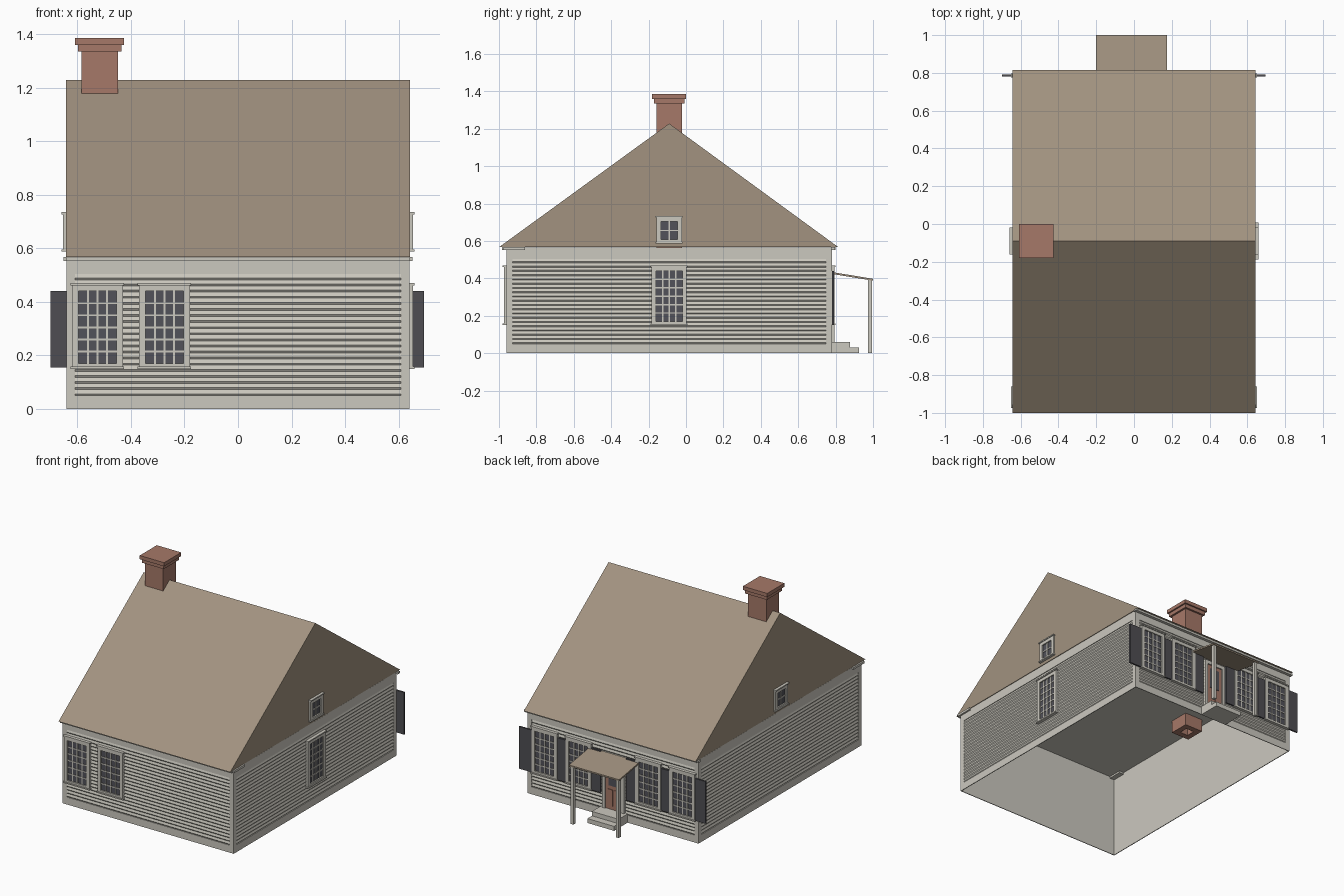
import bpy, bmesh, math
from mathutils import Matrix, Vector

cube = bpy.data.objects.get("Cube")
if cube:
    bpy.data.objects.remove(cube, do_unlink=True)


def material(name, rgb):
    m = bpy.data.materials.new(name)
    m.use_nodes = True
    m.diffuse_color = (*rgb, 1)
    m.node_tree.nodes["Principled BSDF"].inputs["Base Color"].default_value = (*rgb, 1)
    return m


PAINT = material("pale_paint", (0.60, 0.58, 0.52))
ROOF = material("brown_shingle", (0.36, 0.29, 0.215))
BRICK = material("red_brick", (0.38, 0.19, 0.14))
GLASS = material("dark_glass", (0.085, 0.085, 0.10))
SHUTTER = material("charcoal_shutter", (0.078, 0.076, 0.086))

HALF_X, FRONT, BACK, EAVE = 0.64, -0.96, 0.78, 0.565
MID_Y = (FRONT + BACK) / 2
RIDGE_Y = -0.09


def finish(name, mat, bm, matrix=None):
    bmesh.ops.recalc_face_normals(bm, faces=bm.faces)
    mesh = bpy.data.meshes.new(name)
    bm.to_mesh(mesh)
    bm.free()
    mesh.materials.append(mat)
    ob = bpy.data.objects.new(name, mesh)
    ob.matrix_world = matrix or Matrix()
    bpy.context.collection.objects.link(ob)
    return ob


def boxes(name, mat, spans, matrix=None):
    """Each span is (x0, x1, y0, y1, z0, z1)."""
    bm = bmesh.new()
    for x0, x1, y0, y1, z0, z1 in spans:
        place = (Matrix.Translation(((x0 + x1) / 2, (y0 + y1) / 2, (z0 + z1) / 2))
                 @ Matrix.Diagonal((x1 - x0, y1 - y0, z1 - z0, 1)))
        bmesh.ops.create_cube(bm, size=1, matrix=place)
    return finish(name, mat, bm, matrix)


def prism(name, mat, profile, x0, x1, matrix=None, closed=True):
    """Sweep a (y, z) profile along x."""
    bm = bmesh.new()
    ends = [[bm.verts.new((x, y, z)) for y, z in profile] for x in (x0, x1)]
    n = len(profile)
    for i in range(n if closed else n - 1):
        j = (i + 1) % n
        bm.faces.new((ends[0][i], ends[0][j], ends[1][j], ends[1][i]))
    if closed:
        for ring in ends:
            bm.faces.new(ring)
    return finish(name, mat, bm, matrix)


# Wall frames: local x runs along the wall, local -y points outward
def frame(x, y, degrees):
    return Matrix.Translation((x, y, 0)) @ Matrix.Rotation(math.radians(degrees), 4, "Z")


half_y = (BACK - FRONT) / 2
WALLS = {
    "front": (frame(0, FRONT, 0), HALF_X),
    "left": (frame(HALF_X, MID_Y, 90), half_y),
    "back": (frame(0, BACK, 180), HALF_X),
    "right": (frame(-HALF_X, MID_Y, -90), half_y),
}

# Hollow body, open underneath
skin = 0.005
bm = bmesh.new()
bmesh.ops.create_cube(bm, size=1, matrix=Matrix.Translation((0, MID_Y, EAVE / 2))
                      @ Matrix.Diagonal((2 * (HALF_X - skin), 2 * (half_y - skin), EAVE, 1)))
bmesh.ops.delete(bm, geom=[f for f in bm.faces if f.normal.z < -0.9], context="FACES_ONLY")
finish("house_body", PAINT, bm)

# Clapboards framed by corner boards, skirt and frieze
LOW, HIGH, ROWS = 0.05, 0.505, 20
step = (HIGH - LOW) / ROWS
for side, (M, half) in WALLS.items():
    inner = half - 0.032
    profile = []
    for i in range(ROWS):
        z = LOW + i * step
        profile += [(skin, z), (0.0, z + 0.007)]
    profile.append((skin, HIGH))
    prism(side + "_clapboards", PAINT, profile, -inner, inner, M, closed=False)
    boxes(side + "_corner_boards", PAINT, [
        (-half, -inner, 0, skin, 0, EAVE), (inner, half, 0, skin, 0, EAVE),
        (-inner, inner, 0, skin, 0, LOW), (-inner, inner, 0, skin, HIGH, EAVE)], M)

# Roof with flush gables
prism("roof", ROOF, [(-1.0, 0.567), (0.815, 0.567), (RIDGE_Y, 1.228)], -0.642, 0.642)
for s, name in ((1, "left"), (-1, "right")):
    xs = sorted((s * 0.6, s * 0.652))
    boxes(name + "_cornice_returns", PAINT, [
        (*xs, -0.975, -0.86, 0.553, 0.568), (*xs, 0.775, 0.797, 0.553, 0.568)])
boxes("eave_mouldings", PAINT, [
    (-HALF_X, HALF_X, -0.985, FRONT, 0.553, 0.567),
    (-HALF_X, HALF_X, BACK, 0.80, 0.553, 0.567)])


# Chimney with stepped cap and a hollow foot
def square(half, z0, z1, cx=-0.517):
    return (cx - half, cx + half, RIDGE_Y - half, RIDGE_Y + half, z0, z1)


boxes("chimney", BRICK, [square(0.068, 0.53, 1.335), square(0.081, 1.335, 1.36),
                         square(0.091, 1.36, 1.385)])
foot = []
for s in (-1, 1):
    a, b = sorted((s * 0.03, s * 0.068))
    foot.append((-0.517 + a, -0.517 + b, RIDGE_Y - 0.068, RIDGE_Y + 0.068, 0.48, 0.53))
    foot.append((-0.547, -0.487, RIDGE_Y + a, RIDGE_Y + b, 0.48, 0.53))
boxes("chimney_foot", BRICK, foot)


# Sash windows
def window(name, M, cx, z0, z1, width, cols, rows):
    h = width / 2
    g0, g1, b0, b1 = cx - h + 0.024, cx + h - 0.024, z0 + 0.02, z1 - 0.03
    d = -0.014
    trim = [(cx - h, g0, d, 0.004, z0, z1), (g1, cx + h, d, 0.004, z0, z1),
            (g0, g1, d, 0.004, z0, b0), (g0, g1, d, 0.004, b1, z1),
            (cx - h - 0.005, cx + h + 0.005, -0.02, 0, z1 - 0.008, z1),
            (cx - h - 0.005, cx + h + 0.005, -0.02, 0, z0, z0 + 0.008)]
    bar = 0.0035
    for i in range(1, cols):
        x = g0 + (g1 - g0) * i / cols
        trim.append((x - bar, x + bar, -0.009, 0, b0, b1))
    for i in range(1, rows):
        z = b0 + (b1 - b0) * i / rows
        trim.append((g0, g1, -0.0088, 0, z - bar, z + bar))
    boxes(name + "_frame", PAINT, trim, M)
    boxes(name + "_glass", GLASS, [(g0, g1, -0.005, 0, b0, b1)], M)


front, left, back, right = (WALLS[k][0] for k in ("front", "left", "back", "right"))
for i, x in enumerate((-0.525, -0.275)):
    window(f"front_window_{i + 1}", front, x, 0.15, 0.47, 0.19, 4, 6)
window("left_window", left, 0, 0.15, 0.47, 0.188, 4, 6)
for name, M in (("left", left), ("right", right)):
    window(name + "_attic_window", M, 0, 0.588, 0.735, 0.135, 2, 2)

# Back windows, which share a shutter between each pair
for i, x in enumerate((-0.505, -0.25, 0.27, 0.525)):
    window(f"back_window_{i + 1}", back, x, 0.15, 0.47, 0.19, 4, 6)
for i, (x0, x1) in enumerate(((-0.695, -0.602), (-0.408, -0.347), (-0.153, -0.085),
                              (0.105, 0.173), (0.367, 0.428), (0.622, 0.70))):
    boxes(f"shutter_{i + 1}", SHUTTER, [(x0, x1, -0.012, -0.001, 0.155, 0.44)], back)

# Door with glazed top and two lower panels
DX = 0.01
boxes("door_casing", PAINT, [
    (DX - 0.082, DX - 0.06, -0.014, 0.004, 0.06, 0.41),
    (DX + 0.06, DX + 0.082, -0.014, 0.004, 0.06, 0.41),
    (DX - 0.082, DX + 0.082, -0.014, 0.004, 0.385, 0.41)], back)
boxes("door", BRICK, [(DX - 0.06, DX + 0.06, -0.006, 0.004, 0.06, 0.385)], back)
boxes("door_glass", GLASS, [(DX - 0.038, DX + 0.038, -0.009, 0, 0.22, 0.36)], back)
boxes("door_panels", BRICK, [
    (DX + a, DX + b, -0.010, 0, 0.085, 0.195) for a, b in ((-0.042, -0.006), (0.006, 0.042))], back)

# Porch roof, posts and steps
prism("porch_roof", ROOF, [(BACK, 0.424), (BACK, 0.434), (1.0, 0.398), (1.0, 0.388)], -0.2, 0.175)
boxes("porch_posts", PAINT, [
    (x - 0.011, x + 0.011, 0.972, 0.994, 0, 0.392) for x in (-0.182, 0.157)])
boxes("porch_steps", PAINT, [(-0.11, 0.09, BACK, 0.877, 0, 0.06),
                             (-0.11, 0.09, 0.877, 0.925, 0, 0.03)])
